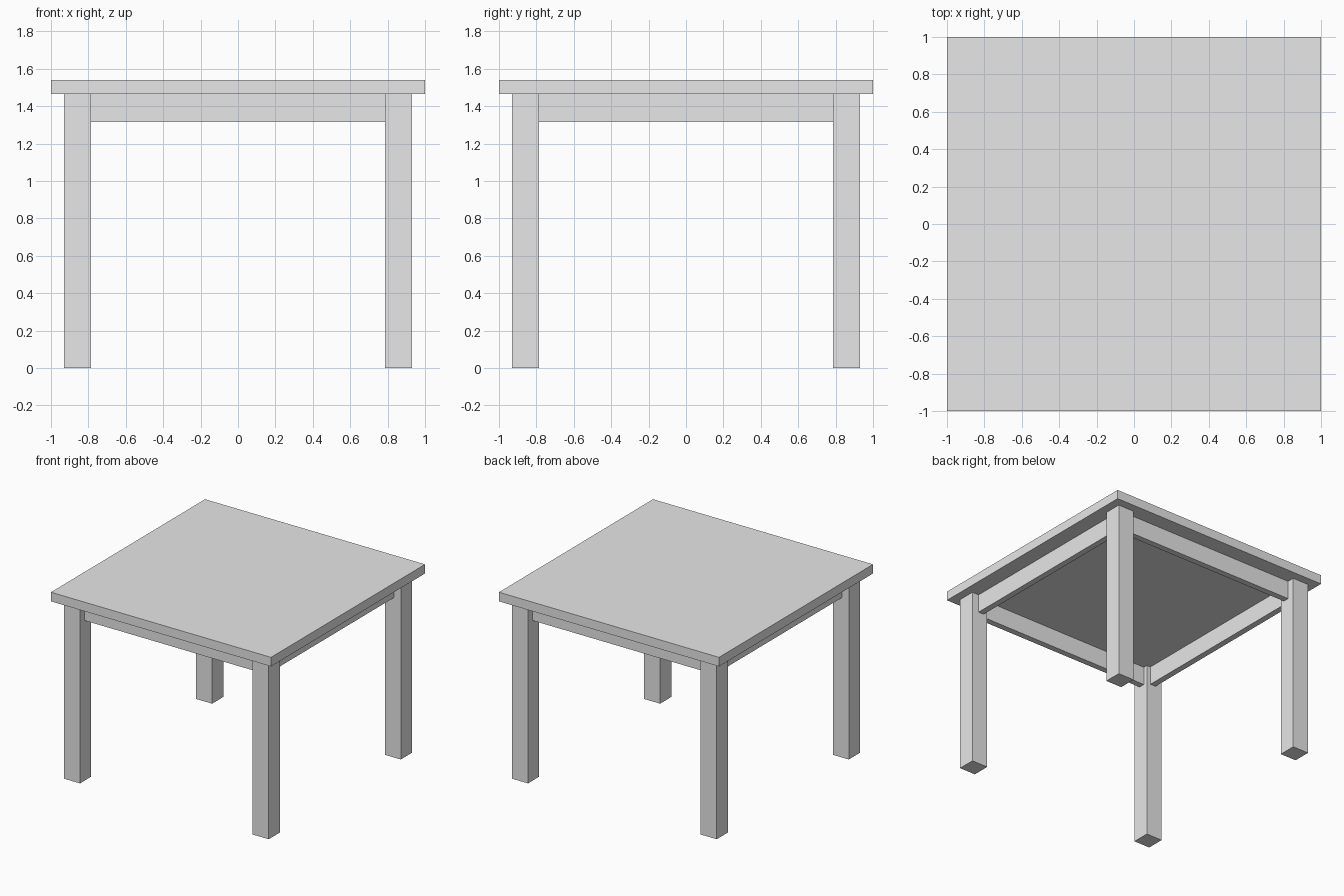
import bpy
import bmesh
from math import pi
from mathutils import Matrix, Vector

cube = bpy.data.objects.get("Cube")
if cube:
    bpy.data.objects.remove(cube, do_unlink=True)

# Single plain grey finish
grey = bpy.data.materials.new("plain_grey")
grey.use_nodes = True
colour = (0.8, 0.8, 0.8, 1)
grey.diffuse_color = colour
grey.node_tree.nodes["Principled BSDF"].inputs["Base Color"].default_value = colour


def box(name, low, high, turn=0.0):
    """Flat-faced box between two corners, turned about the vertical axis."""
    low, high = Vector(low), Vector(high)
    bm = bmesh.new()
    bmesh.ops.create_cube(bm, size=1)
    bmesh.ops.scale(bm, vec=high - low, verts=bm.verts)
    bmesh.ops.translate(bm, vec=(low + high) / 2, verts=bm.verts)
    bmesh.ops.transform(bm, matrix=Matrix.Rotation(turn, 4, "Z"), verts=bm.verts)
    mesh = bpy.data.meshes.new(name)
    bm.to_mesh(mesh)
    bm.free()
    mesh.materials.append(grey)
    obj = bpy.data.objects.new(name, mesh)
    bpy.context.collection.objects.link(obj)
    return obj


TOP, UNDERSIDE, APRON_BOTTOM = 1.54, 1.465, 1.315
LEG_OUT, LEG_IN = 0.93, 0.785
APRON_OUT, APRON_IN = 0.87, 0.82

# Square table top
box("table_top", (-1, -1, UNDERSIDE), (1, 1, TOP))

# Four legs and the aprons between them, a quarter turn apart
legs = ("front_right", "front_left", "back_left", "back_right")
sides = ("front", "left", "back", "right")
for i, (corner, side) in enumerate(zip(legs, sides)):
    turn = i * pi / 2
    box(corner + "_leg", (-LEG_OUT, -LEG_OUT, 0), (-LEG_IN, -LEG_IN, UNDERSIDE), turn)
    box(side + "_apron", (-LEG_IN, -APRON_OUT, APRON_BOTTOM),
        (LEG_IN, -APRON_IN, UNDERSIDE), turn)
